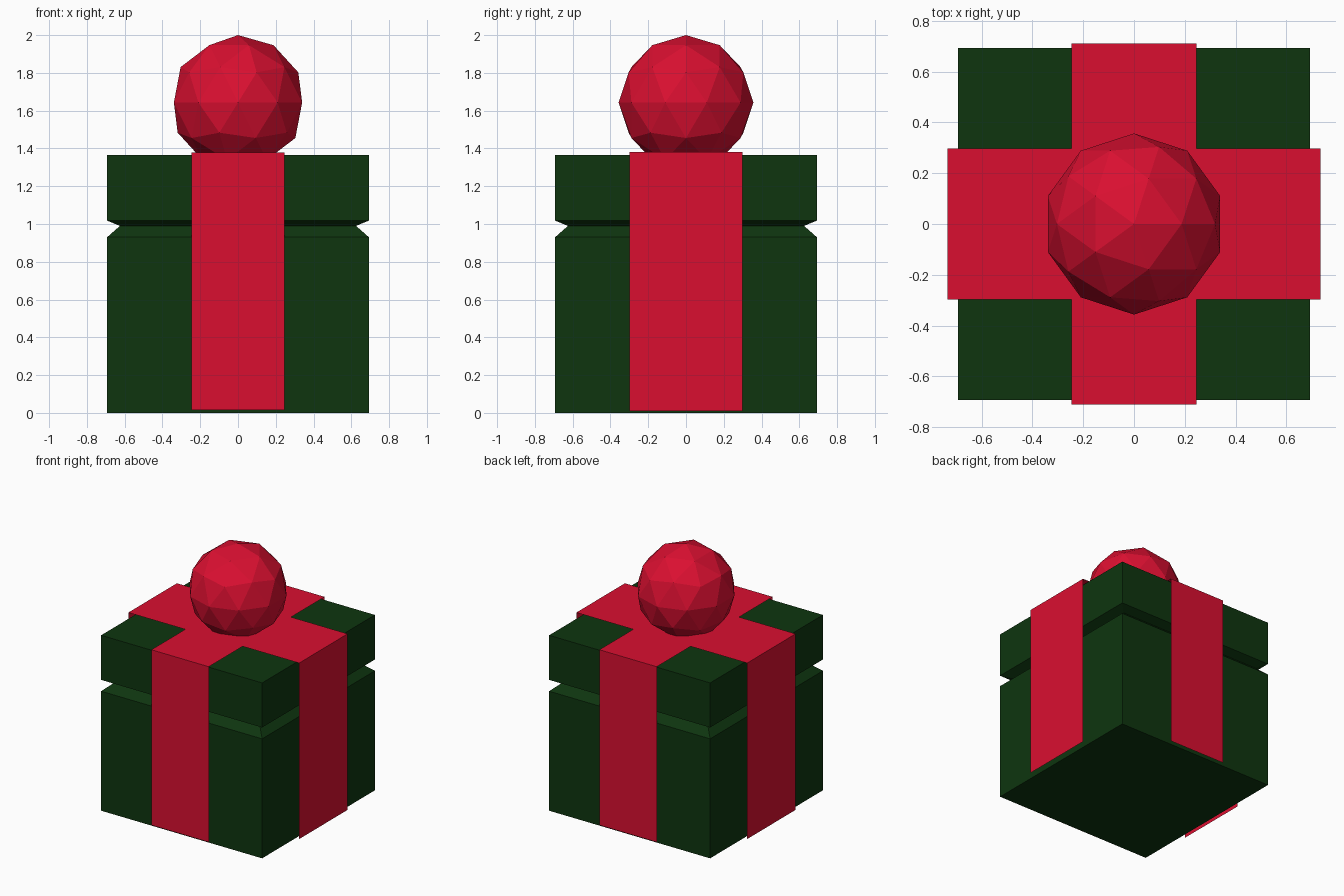
import bpy, bmesh

if "Cube" in bpy.data.objects:
    bpy.data.objects.remove(bpy.data.objects["Cube"])


def material(name, rgb):
    m = bpy.data.materials.new(name)
    m.diffuse_color = (*rgb, 1.0)
    m.use_nodes = True
    m.node_tree.nodes["Principled BSDF"].inputs["Base Color"].default_value = m.diffuse_color
    return m


green = material("dark green paper", (0.0044, 0.036, 0.0048))
red = material("red ribbon", (0.70, 0.0048, 0.030))


def finish(bm, name, mat):
    me = bpy.data.meshes.new(name)
    bm.to_mesh(me)
    bm.free()
    me.materials.append(mat)
    ob = bpy.data.objects.new(name, me)
    bpy.context.collection.objects.link(ob)
    return ob


def square_loft(name, levels, mat):
    """Stack of square rings given as (half width, height), capped at both ends."""
    bm = bmesh.new()
    rings = [[bm.verts.new((sx * h, sy * h, z))
              for sx, sy in ((-1, -1), (1, -1), (1, 1), (-1, 1))]
             for h, z in levels]
    for a, b in zip(rings, rings[1:]):
        for i in range(4):
            j = (i + 1) % 4
            bm.faces.new((a[i], a[j], b[j], b[i]))
    bm.faces.new(rings[0][::-1])
    bm.faces.new(rings[-1])
    finish(bm, name, mat)


def ribbon(name, reach, half_width, bottom, top, along_x):
    """Thin sheet folded over the box: up one side, across the top, down the other."""
    bm = bmesh.new()
    path = [(-reach, bottom), (-reach, top), (reach, top), (reach, bottom)]
    rows = []
    for p, z in path:
        rows.append([bm.verts.new((p, w, z) if along_x else (-w, p, z))
                     for w in (-half_width, half_width)])
    for a, b in zip(rows, rows[1:]):
        bm.faces.new((a[0], b[0], b[1], a[1]))
    bm.normal_update()
    finish(bm, name, mat=red)


# Box and lid with the V groove between them
square_loft("gift_box", [(0.693, 0), (0.693, 0.93), (0.625, 0.99),
                         (0.693, 1.018), (0.693, 1.365)], green)

# Crossing ribbons
ribbon("side_ribbon", 0.735, 0.298, 0.01, 1.38, True)
ribbon("front_ribbon", 0.712, 0.247, 0.014, 1.379, False)

# Faceted ball in place of a bow
bm = bmesh.new()
bmesh.ops.create_icosphere(bm, subdivisions=2, radius=0.357)
bmesh.ops.translate(bm, verts=bm.verts, vec=(0, 0, 1.643))
finish(bm, "bow_ball", red)
